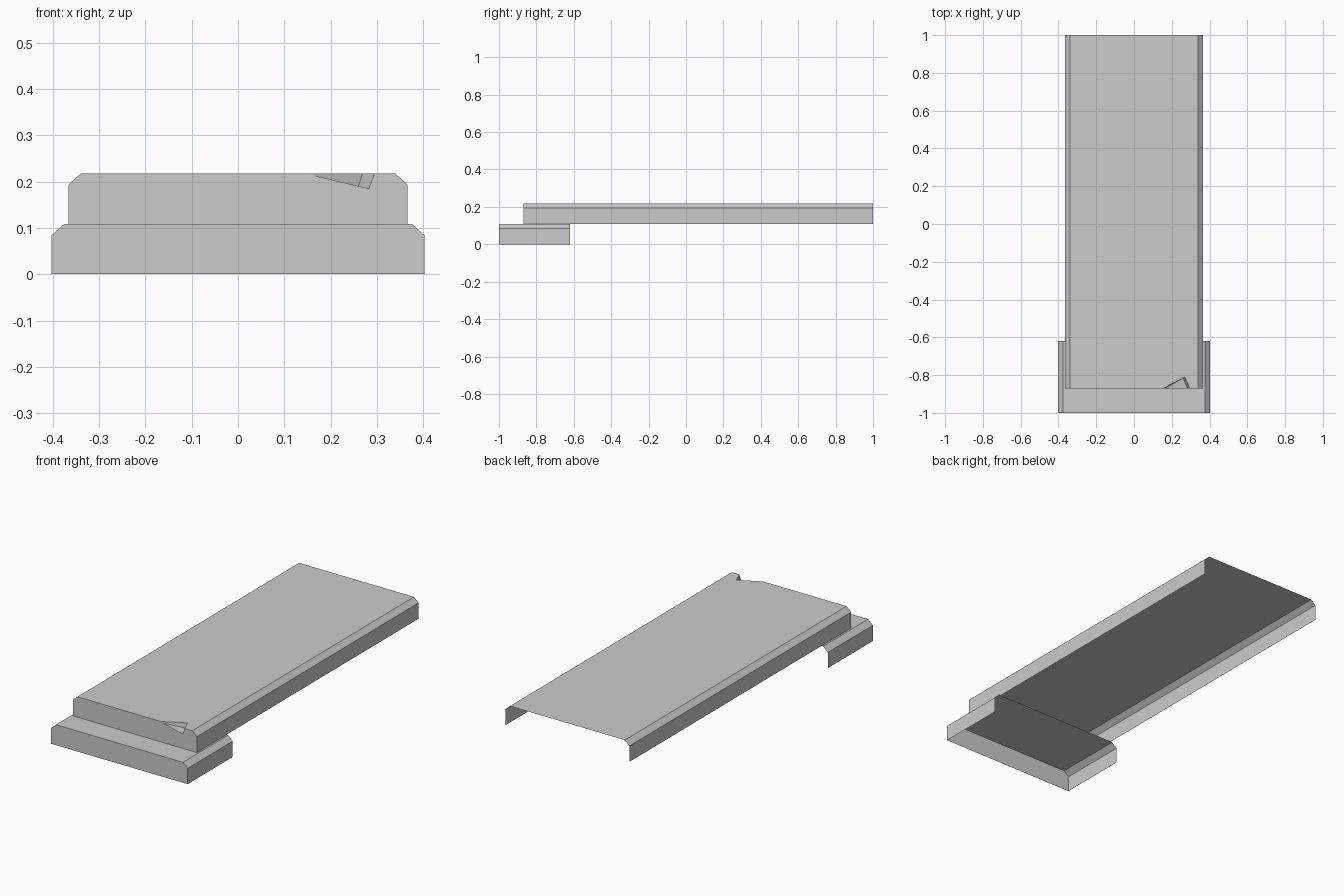
import bpy, bmesh

if "Cube" in bpy.data.objects:
    bpy.data.objects.remove(bpy.data.objects["Cube"], do_unlink=True)

grey = bpy.data.materials.new("plain_grey")
grey.use_nodes = True
colour = (0.6, 0.6, 0.6, 1)
grey.diffuse_color = colour
grey.node_tree.nodes["Principled BSDF"].inputs["Base Color"].default_value = colour


def step_shell(name, half_width, front, back, bottom, top, chamfer, notch=None):
    """Open-backed, open-bottomed tread with chamfered long edges and a front riser."""
    bm = bmesh.new()
    verts = {}

    def face(points):
        # share vertices between neighbouring faces
        bm.faces.new([verts.setdefault(p, None) or verts.update({p: bm.verts.new(p)}) or verts[p]
                      for p in points])

    w, n, cz = half_width, half_width - chamfer, top - chamfer * 0.9
    profile = [(-w, bottom), (-w, cz), (-n, top), (n, top), (w, cz), (w, bottom)]
    riser_cut, tread_cut = [], []
    if notch:
        a, a_low, low, c, inner, inner_low = notch
        riser_cut, tread_cut = [a, a_low, low, c], [a, inner, c]
        # chipped corner: floor, long wall and short wall
        face([a_low, low, inner_low])
        face([a, a_low, inner_low, inner])
        face([c, inner, inner_low, low])

    # front riser
    ring = [(x, front, z) for x, z in profile]
    face(ring[:3] + riser_cut + ring[3:])
    # side walls, chamfers and tread
    for (x1, z1), (x2, z2) in zip(profile, profile[1:]):
        cut = tread_cut if z1 == z2 else []
        face([(x1, front, z1)] + cut + [(x2, front, z2), (x2, back, z2), (x1, back, z1)])

    bmesh.ops.recalc_face_normals(bm, faces=bm.faces)
    tread = max(bm.faces, key=lambda f: f.calc_area())
    if tread.normal.z < 0:
        bmesh.ops.reverse_faces(bm, faces=bm.faces)
    mesh = bpy.data.meshes.new(name)
    bm.to_mesh(mesh)
    bm.free()
    mesh.materials.append(grey)
    obj = bpy.data.objects.new(name, mesh)
    bpy.context.collection.objects.link(obj)
    return obj


# Lower step
step_shell("lower_step", 0.403, -1, -0.62, 0, 0.109, 0.028)

# Upper platform with a chip in its front edge
rim, edge = 0.218, -0.87
chip = [(0.155, edge, rim), (0.165, edge, 0.213), (0.283, edge, 0.185),
        (0.295, edge, rim), (0.269, -0.81, rim), (0.26, -0.815, 0.19)]
step_shell("upper_platform", 0.366, edge, 1, 0.109, rim, 0.027, chip)
